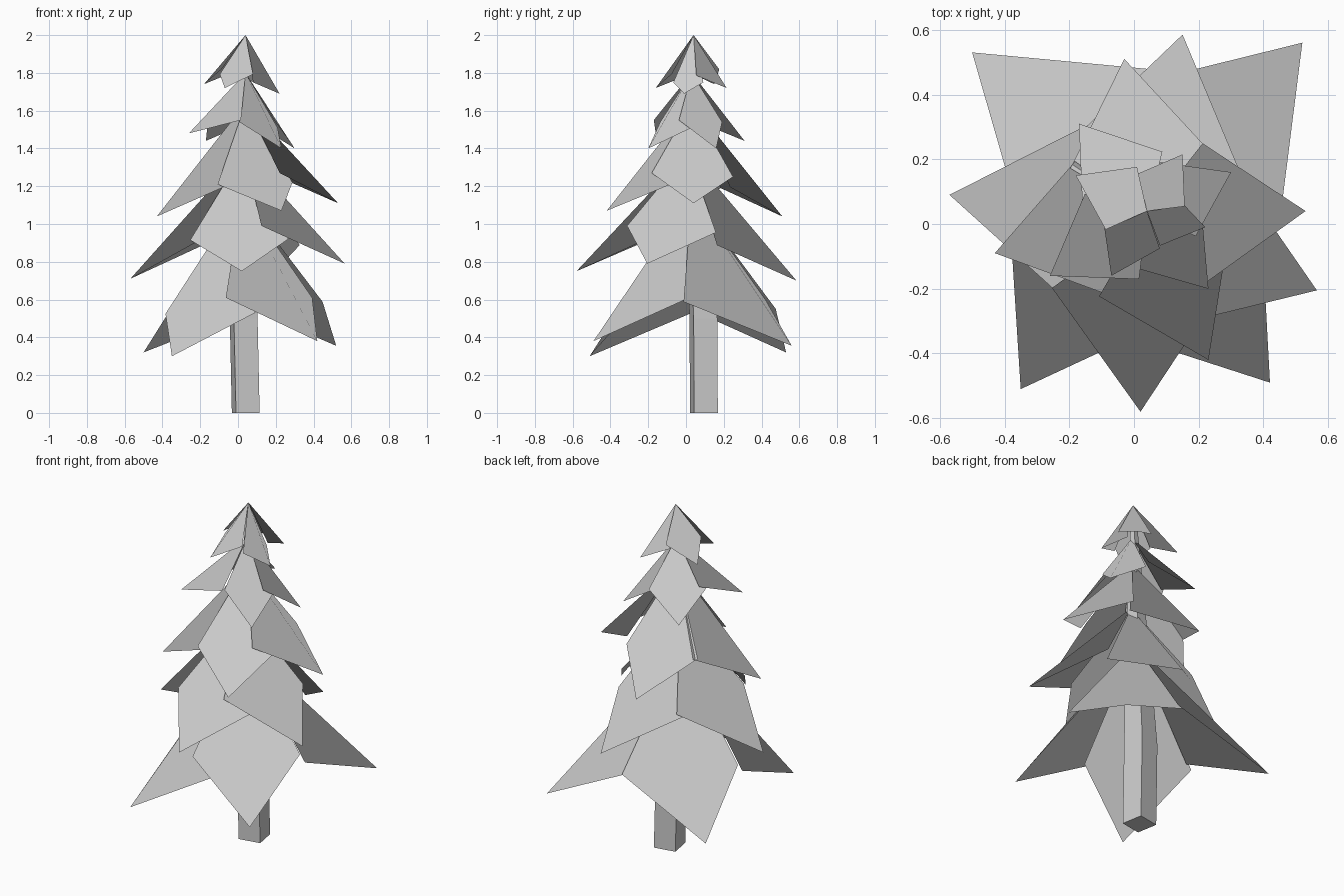
import bpy, bmesh, math
from mathutils import Vector

if "Cube" in bpy.data.objects:
    bpy.data.objects.remove(bpy.data.objects["Cube"])


def make_object(name, bm):
    mesh = bpy.data.meshes.new(name)
    bm.to_mesh(mesh)
    bm.free()
    obj = bpy.data.objects.new(name, mesh)
    bpy.context.collection.objects.link(obj)
    return obj


# Trunk: a slightly twisted square post tapering to the top (x, y, z, side)
SECTIONS = [(0.041, 0.095, 0.0, 0.127), (0.030, 0.092, 0.5, 0.127),
            (0.022, 0.055, 1.1, 0.09), (0.038, 0.042, 1.94, 0.02)]
bm = bmesh.new()
rings = []
for x, y, z, side in SECTIONS:
    r = side / math.sqrt(2)
    rings.append([bm.verts.new((x + r * math.cos(math.radians(a)),
                                y + r * math.sin(math.radians(a)), z))
                  for a in (55, 145, 235, 325)])
for low, high in zip(rings, rings[1:]):
    for i in range(4):
        j = (i + 1) % 4
        bm.faces.new((low[i], low[j], high[j], high[i]))
bm.faces.new(rings[0][::-1])
bm.faces.new(rings[-1])
make_object("trunk", bm)


# Bough: one kite-shaped sheet folded along the ridge from apex to tip.
# shift slides both side corners sideways, rise lifts each above the tip.
def add_bough(bm, apex, tip, shift=0.0, rises=None):
    apex, tip = Vector(apex), Vector(tip)
    out = (tip - apex).to_2d()
    length = out.length
    out.normalize()
    side = Vector((-out.y, out.x))
    rises = rises or (0.32 * length, 0.32 * length)

    def corner(sign, rise):
        p = (apex.to_2d() + out * length * 0.36
             + side * (sign * length * 0.44 + shift))
        return (p.x, p.y, tip.z + rise)

    bm.faces.new([bm.verts.new(v) for v in
                  (apex, corner(-1, rises[0]), tip, corner(1, rises[1]))])


# Tiers from bottom to top: shared apex, then four boughs (tip, shift, rises)
TIERS = [
    ((0.02, 0.03, 1.15), [((-0.50, 0.53, 0.32), -0.05),
                          ((0.52, 0.56, 0.355), -0.02),
                          ((0.42, -0.49, 0.38), 0.0, (0.23, 0.23)),
                          ((-0.35, -0.51, 0.30), -0.04, (0.225, 0.23))]),
    ((0.03, 0.01, 1.38), [((-0.57, 0.09, 0.71),),
                          ((0.15, 0.585, 0.70),),
                          ((0.565, -0.205, 0.79), -0.01, (0.20, 0.165)),
                          ((0.02, -0.58, 0.75), -0.02, (0.165, 0.17))]),
    ((0.04, 0.03, 1.64), [((-0.43, -0.09, 1.04),),
                          ((-0.03, 0.51, 1.04),),
                          ((0.53, 0.04, 1.11), 0.0, (0.16, 0.14)),
                          ((0.23, -0.42, 1.07), -0.02, (0.14, 0.15))]),
    ((0.04, 0.03, 1.80), [((-0.26, -0.16, 1.48), 0.0, (0.10, 0.07)),
                          ((-0.17, 0.31, 1.44),),
                          ((0.30, 0.16, 1.40), 0.0, (0.15, 0.14)),
                          ((0.23, -0.20, 1.40), 0.0, (0.14, 0.11))]),
    ((0.04, 0.04, 2.00), [((-0.18, 0.15, 1.74),),
                          ((0.15, 0.215, 1.72),),
                          ((0.22, -0.01, 1.69), -0.01),
                          ((-0.07, -0.16, 1.72), -0.01)]),
]
for n, (apex, boughs) in enumerate(TIERS, 1):
    bm = bmesh.new()
    for bough in boughs:
        add_bough(bm, apex, *bough)
    make_object(f"bough_tier_{n}", bm)
